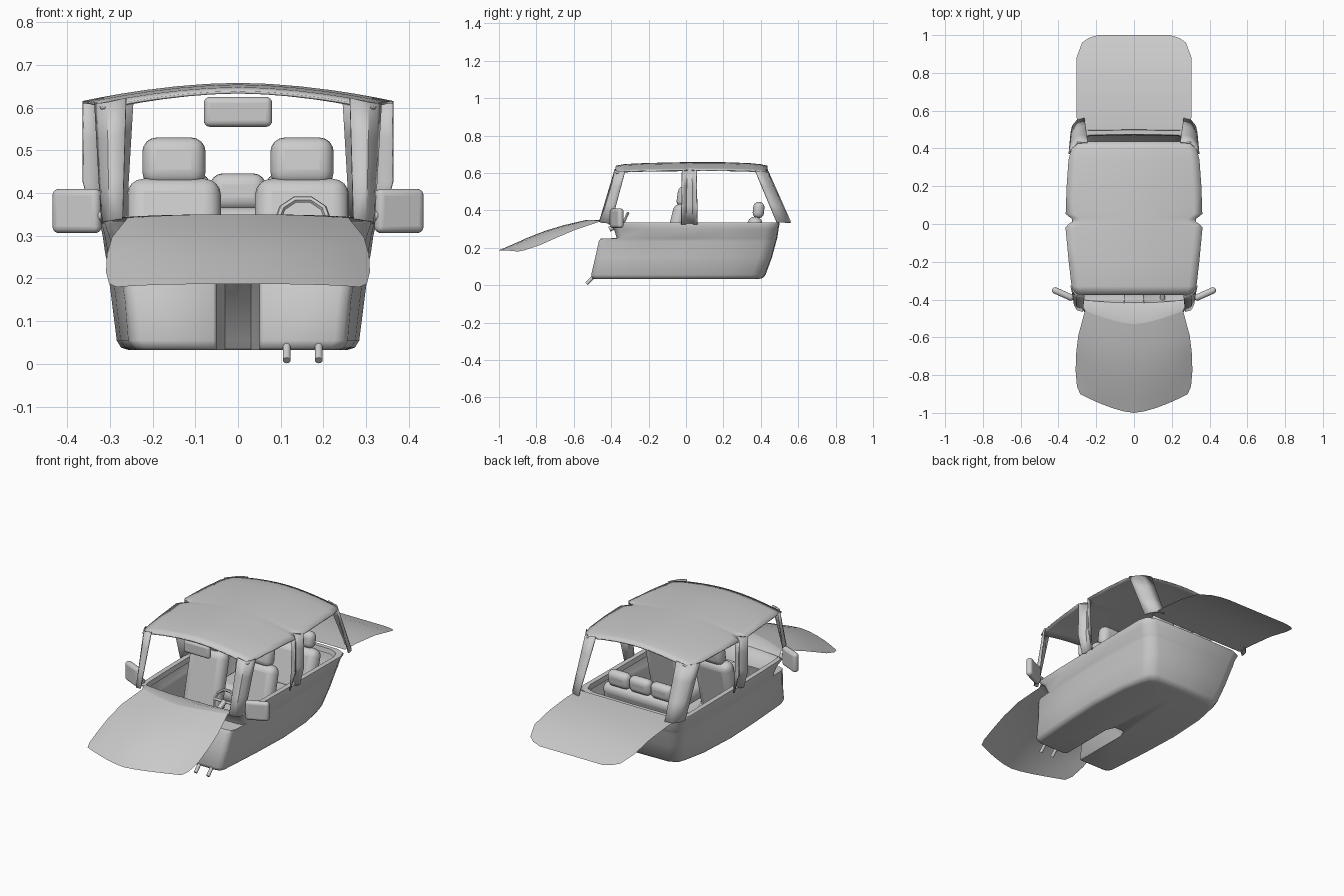
import bpy, bmesh, math
from mathutils import Vector

if "Cube" in bpy.data.objects:
    bpy.data.objects.remove(bpy.data.objects["Cube"])


def finish(ob, angle=40):
    bpy.context.view_layer.objects.active = ob
    for o in bpy.context.selected_objects:
        o.select_set(False)
    ob.select_set(True)
    bpy.ops.object.shade_smooth_by_angle(angle=math.radians(angle))
    return ob


def loft(name, rows, floor=False, thick=0.0, mirror=True, angle=40):
    """Skin rows of points; the half shape is mirrored across x."""
    bm = bmesh.new()
    vs = [[bm.verts.new(p) for p in r] for r in rows]
    for a, b in zip(vs, vs[1:]):
        for i in range(len(a) - 1):
            bm.faces.new((a[i], a[i + 1], b[i + 1], b[i]))
    if floor:
        bm.faces.new(vs[0])
    if mirror:
        bmesh.ops.mirror(bm, geom=bm.verts[:] + bm.edges[:] + bm.faces[:],
                         axis='X', merge_dist=0.0)
    bmesh.ops.remove_doubles(bm, verts=bm.verts[:], dist=0.0005)
    bmesh.ops.recalc_face_normals(bm, faces=bm.faces[:])
    me = bpy.data.meshes.new(name)
    bm.to_mesh(me)
    bm.free()
    ob = bpy.data.objects.new(name, me)
    bpy.context.collection.objects.link(ob)
    if thick:
        m = ob.modifiers.new("thickness", 'SOLIDIFY')
        m.thickness, m.offset = thick, 0
    return finish(ob, angle)


def pad(name, loc, size, rot=(0, 0, 0), soft=0.45):
    """Rounded block."""
    bpy.ops.mesh.primitive_cube_add(size=1, location=loc, rotation=rot)
    ob = bpy.context.object
    ob.name = name
    ob.scale = size
    bpy.ops.object.transform_apply(location=False, rotation=False, scale=True)
    m = ob.modifiers.new("round", 'BEVEL')
    m.width, m.segments = soft * min(size), 4
    return finish(ob, 60)


def rod(name, a, b, r):
    a, b = Vector(a), Vector(b)
    bpy.ops.mesh.primitive_cylinder_add(vertices=10, radius=r, depth=(b - a).length,
                                        location=(a + b) / 2)
    ob = bpy.context.object
    ob.name = name
    ob.rotation_euler = (b - a).to_track_quat('Z', 'Y').to_euler()
    return finish(ob)


U = [0, .2, .4, .6, .75, .88, 1]

# Hood: centre y, side y, half width, centre z, side z
hood = [(-1.0, -.90, .285, .187, .18), (-.93, -.86, .302, .217, .188),
        (-.85, -.78, .309, .253, .215), (-.75, -.69, .307, .292, .255),
        (-.65, -.59, .295, .322, .297), (-.53, -.46, .26, .35, .34)]
loft("hood", [[(u * w, yc + (ys - yc) * u ** 1.5, zc + (zs - zc) * u ** 3) for u in U]
              for yc, ys, w, zc, zs in hood])

# Cowl behind the hood, ending on the dashboard edge
cowl = [(-.53, -.46, .26, .35, .34), (-.47, -.43, .275, .35, .343), (-.42, -.40, .285, .335, .335)]
loft("cowl", [[(u * w, yc + (ys - yc) * u ** 1.5, zc + (zs - zc) * u ** 3) for u in U]
              for yc, ys, w, zc, zs in cowl])

# Boot lid
boot = [(.50, .30, .34), (.60, .305, .338), (.75, .305, .323), (.88, .305, .295),
        (.96, .275, .265), (.985, .24, .256), (1.0, .19, .25)]
loft("boot_lid", [[(u * w, y, z) for u in U] for y, w, z in boot])

# Roof with the edge pinched at the centre pillar
roof = [(-.375, .32, .636), (-.33, .33, .645), (-.2, .345, .651), (-.02, .362, .655),
        (.0, .345, .655), (.012, .325, .655), (.026, .325, .655), (.04, .345, .655),
        (.055, .361, .655), (.2, .356, .655), (.34, .346, .65), (.40, .33, .644), (.435, .30, .636)]


def roof_row(y, w, z):
    return [(u * w, y, z - .042 * (u ** 1.8) * (w / .36)) for u in U]


loft("roof", [roof_row(*r) for r in roof], thick=.006)

# Pillars: bottom section and top section of each channel
pillars = {
    "front_pillars": ([(.27, -.462, .34), (.30, -.455, .335), (.315, -.43, .332), (.318, -.40, .33)],
                      [(.262, -.378, .622), (.305, -.374, .612), (.325, -.35, .61), (.334, -.325, .612)]),
    "centre_pillars": ([(.335, -.025, .325), (.318, .0, .325), (.318, .038, .325), (.335, .06, .325)],
                       [(.362, -.02, .615), (.326, .004, .618), (.326, .034, .618), (.361, .055, .615)]),
    "rear_pillars": ([(.262, .56, .335), (.30, .55, .335), (.325, .52, .335), (.333, .485, .335)],
                     [(.245, .433, .62), (.30, .428, .61), (.328, .40, .608), (.344, .37, .612)]),
}
for name, (lo, hi) in pillars.items():
    rows = [[tuple(Vector(a).lerp(Vector(b), t)) for a, b in zip(lo, hi)] for t in (0, .35, .7, 1)]
    if name == "centre_pillars":        # upright flanges reach full width low down
        rows[1] = [(h[0], v[1], v[2]) for v, h in zip(rows[1], hi)]
        rows[2] = [(h[0], v[1], v[2]) for v, h in zip(rows[2], hi)]
    loft(name, rows, thick=.006)


# Tub: z, front y, tunnel end y, front x, middle x, back y, back x
def ring(z, yf, yn, xf, xm, yb, xb):
    n = max(yf, yn - .05)
    return [(0, yn, z), (.03, yn, z), (.05, n, z), (.05, yf + .008, z), (.058, yf, z),
            (xf - .03, yf, z), (xf - .01, yf + .008, z), (xf, yf + .03, z),
            ((xf + 2 * xm) / 3, -.22, z), (xm, 0, z), ((2 * xm + xb) / 3, .22, z),
            (xb, yb - .07, z), (xb - .015, yb - .025, z), (xb - .06, yb - .004, z), (0, yb, z)]


tub = [(.033, -.49, -.12, .235, .258, .385, .22), (.038, -.502, -.125, .248, .274, .41, .237),
       (.055, -.507, -.135, .257, .284, .425, .247), (.15, -.485, -.22, .265, .296, .46, .272),
       (.235, -.466, -.33, .278, .307, .483, .292), (.25, -.455, -.36, .284, .309, .487, .296),
       (.252, -.37, -.37, .29, .31, .488, .297), (.30, -.385, -.385, .302, .317, .495, .31),
       (.328, -.415, -.415, .312, .322, .50, .325), (.335, -.42, -.42, .31, .32, .498, .323),
       (.335, -.415, -.415, .285, .293, .475, .297), (.31, -.40, -.40, .28, .288, .47, .292)]
loft("tub", [ring(*r) for r in tub], floor=True, angle=50)

# Front seats
for s in (-1, 1):
    x = .15 * s
    pad("front_seat_cushion", (x, -.2, .12), (.20, .26, .09))
    pad("front_seat_back", (x, -.062, .265), (.22, .08, .345), (-.24, 0, 0), .48)
    pad("front_headrest", (x, -.012, .473), (.148, .07, .115), (-.15, 0, 0), .48)

    # Door mirrors with their stalks
    pad("door_mirror", (.377 * s, -.37, .358), (.122, .034, .104), (0, 0, .42 * s), .46)
    rod("mirror_stalk", (.30 * s, -.395, .345), (.345 * s, -.385, .35), .014)

# Rear bench
pad("rear_cushion", (0, .21, .125), (.47, .25, .10))
pad("rear_back", (0, .345, .25), (.47, .08, .24), (-.3, 0, 0), .48)
for x in (-.13, 0, .13):
    pad("rear_headrest", (x, .388, .402), (.13, .06, .088), (-.1, 0, 0), .48)

# Cabin mirror
pad("cabin_mirror", (0, -.352, .59), (.16, .03, .07), soft=.48)

# Steering wheel, spokes and column
tilt = math.radians(65)
hub = Vector((.152, -.335, .333))
bpy.ops.mesh.primitive_torus_add(major_segments=10, minor_segments=6, major_radius=.06,
                                 minor_radius=.008, location=hub, rotation=(tilt, 0, 0))
bpy.context.object.name = "steering_wheel"
finish(bpy.context.object)
for a in (0, math.pi, -math.pi / 2):
    d = Vector((math.cos(a), math.sin(a) * math.cos(tilt), math.sin(a) * math.sin(tilt)))
    rod("wheel_spoke", hub, hub + d * .06, .007)
rod("steering_column", hub, (.152, -.41, .30), .014)

# Pedals
for x in (.114, .189):
    rod("pedal_arm", (x, -.532, .008), (x, -.45, .09), .0095)
    pad("pedal_pad", (x, -.445, .095), (.035, .012, .045), (.7, 0, 0))
